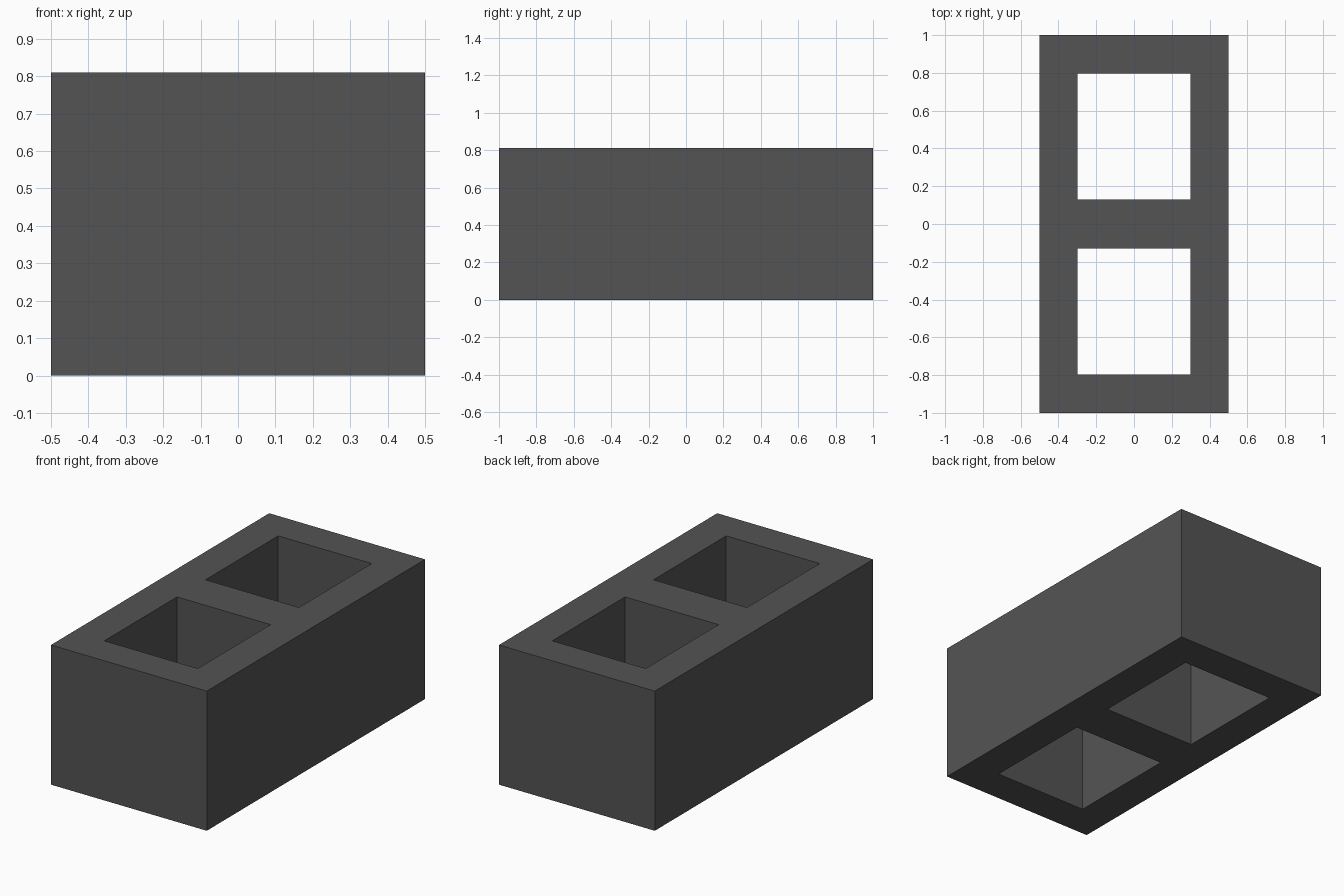
import bpy, bmesh

if "Cube" in bpy.data.objects:
    bpy.data.objects.remove(bpy.data.objects["Cube"])

HEIGHT = 0.81
XS = [-0.5, -0.3, 0.3, 0.5]
YS = [-1.0, -0.797, -0.13, 0.13, 0.797, 1.0]
HOLES = {(1, 1), (1, 3)}  # grid cells left open

concrete = bpy.data.materials.new("dark grey concrete")
concrete.diffuse_color = (0.088, 0.088, 0.088, 1)
concrete.use_nodes = True
concrete.node_tree.nodes["Principled BSDF"].inputs["Base Color"].default_value = concrete.diffuse_color

# Block footprint: grid of cells with the two cores left out
bm = bmesh.new()
grid = [[bm.verts.new((x, y, 0)) for y in YS] for x in XS]
for i in range(len(XS) - 1):
    for j in range(len(YS) - 1):
        if (i, j) not in HOLES:
            bm.faces.new((grid[i][j], grid[i + 1][j],
                          grid[i + 1][j + 1], grid[i][j + 1]))

# Raise the footprint into a solid with open cores
ret = bmesh.ops.extrude_face_region(bm, geom=bm.faces[:], use_keep_orig=True)
top = [v for v in ret["geom"] if isinstance(v, bmesh.types.BMVert)]
bmesh.ops.translate(bm, verts=top, vec=(0, 0, HEIGHT))
bmesh.ops.recalc_face_normals(bm, faces=bm.faces[:])

mesh = bpy.data.meshes.new("hollow_block")
bm.to_mesh(mesh)
bm.free()
mesh.materials.append(concrete)
block = bpy.data.objects.new("hollow_block", mesh)
bpy.context.collection.objects.link(block)
